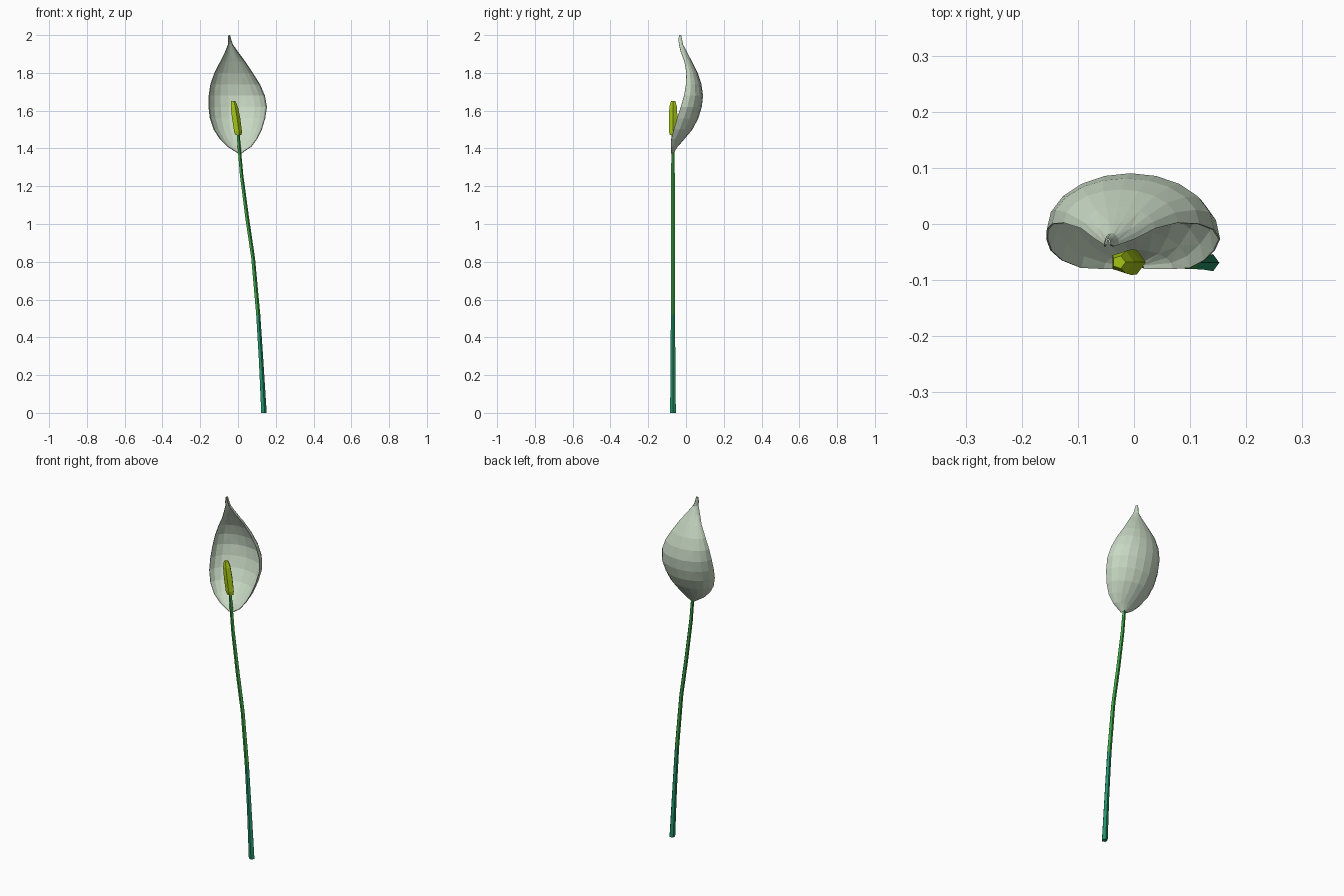
import bpy, bmesh, math
from mathutils import Vector

if "Cube" in bpy.data.objects:
    bpy.data.objects.remove(bpy.data.objects["Cube"])


def material(name, rgb):
    m = bpy.data.materials.new(name)
    m.diffuse_color = (*rgb, 1)
    m.use_nodes = True
    m.node_tree.nodes["Principled BSDF"].inputs["Base Color"].default_value = m.diffuse_color
    return m


def finish(name, bm, mats):
    bmesh.ops.recalc_face_normals(bm, faces=bm.faces[:])
    me = bpy.data.meshes.new(name)
    bm.to_mesh(me)
    bm.free()
    for m in mats:
        me.materials.append(m)
    ob = bpy.data.objects.new(name, me)
    bpy.context.collection.objects.link(ob)
    return ob


def tube(name, path, sides, mats, rule=lambda z: 0):
    """Faceted tube through (x, y, z, radius) points, with flat rings."""
    bm = bmesh.new()
    rings = []
    for x, y, z, r in path:
        ring = []
        for i in range(sides):
            a = 2 * math.pi * i / sides
            ring.append(bm.verts.new((x + r * math.cos(a), y + r * math.sin(a), z)))
        rings.append(ring)
    for a, b in zip(rings, rings[1:]):
        for i in range(sides):
            j = (i + 1) % sides
            bm.faces.new((a[i], a[j], b[j], b[i]))
    bm.faces.new(rings[0])
    bm.faces.new(rings[-1])
    for f in bm.faces:
        f.material_index = rule(f.calc_center_median().z)
    return finish(name, bm, mats)


pale = material("pale sage", (0.58, 0.69, 0.55))
lime = material("lime yellow", (0.38, 0.56, 0.008))
green = material("leaf green", (0.045, 0.36, 0.06))
teal = material("teal green", (0.017, 0.29, 0.14))

# Stem: gently bent, teal in the lower part
tube("stem", [(0.136, -0.069, 0, 0.016), (0.121, -0.069, 0.28, 0.013),
              (0.106, -0.069, 0.52, 0.012), (0.079, -0.069, 0.82, 0.011),
              (0.048, -0.069, 1.03, 0.011), (0.018, -0.069, 1.26, 0.010),
              (0.006, -0.069, 1.40, 0.009), (0.0, -0.069, 1.48, 0.009)],
     5, [green, teal], lambda z: 1 if z < 0.5 else 0)

# Spadix in the cup
tube("spadix", [(0.001, -0.068, 1.47, 0.018), (-0.002, -0.068, 1.49, 0.023),
                (-0.012, -0.068, 1.56, 0.024), (-0.021, -0.068, 1.62, 0.021),
                (-0.027, -0.068, 1.652, 0.012)], 5, [lime])

# Spathe: rows of z, left x, right x, rim y, back y
rows = [(1.375, 0.0, 0.018, -0.08, -0.068), (1.41, -0.055, 0.070, -0.080, -0.045),
        (1.45, -0.095, 0.100, -0.078, -0.010), (1.50, -0.128, 0.125, -0.065, 0.032),
        (1.56, -0.148, 0.143, -0.047, 0.064), (1.62, -0.155, 0.152, -0.027, 0.082),
        (1.68, -0.154, 0.141, -0.010, 0.089), (1.74, -0.145, 0.115, 0.000, 0.080),
        (1.80, -0.124, 0.077, 0.002, 0.060), (1.86, -0.093, 0.037, -0.008, 0.030),
        (1.91, -0.068, 0.000, -0.027, 0.004), (1.95, -0.052, -0.028, -0.037, -0.017),
        (1.975, -0.052, -0.037, -0.040, -0.022), (1.999, -0.050, -0.043, -0.037, -0.027)]
cols = 10
bm = bmesh.new()
grid = []
for z, xl, xr, rim, back in rows:
    row = []
    for i in range(cols + 1):
        t = math.pi * i / cols
        row.append(bm.verts.new(((xl + xr) / 2 - (xr - xl) / 2 * math.cos(t),
                                 rim + (back - rim) * math.sin(t), z)))
    grid.append(row)
for r, (a, b) in enumerate(zip(grid, grid[1:])):
    for i in range(cols):
        q = (a[i], a[i + 1], b[i + 1], b[i])
        k = (r + i) % 2
        bm.faces.new((q[k], q[k + 1], q[k + 2]))
        bm.faces.new((q[k], q[k + 2], q[(k + 3) % 4]))
spathe = finish("spathe", bm, [pale])
shell = spathe.modifiers.new("thin shell", 'SOLIDIFY')
shell.thickness = 0.003
shell.offset = 0
